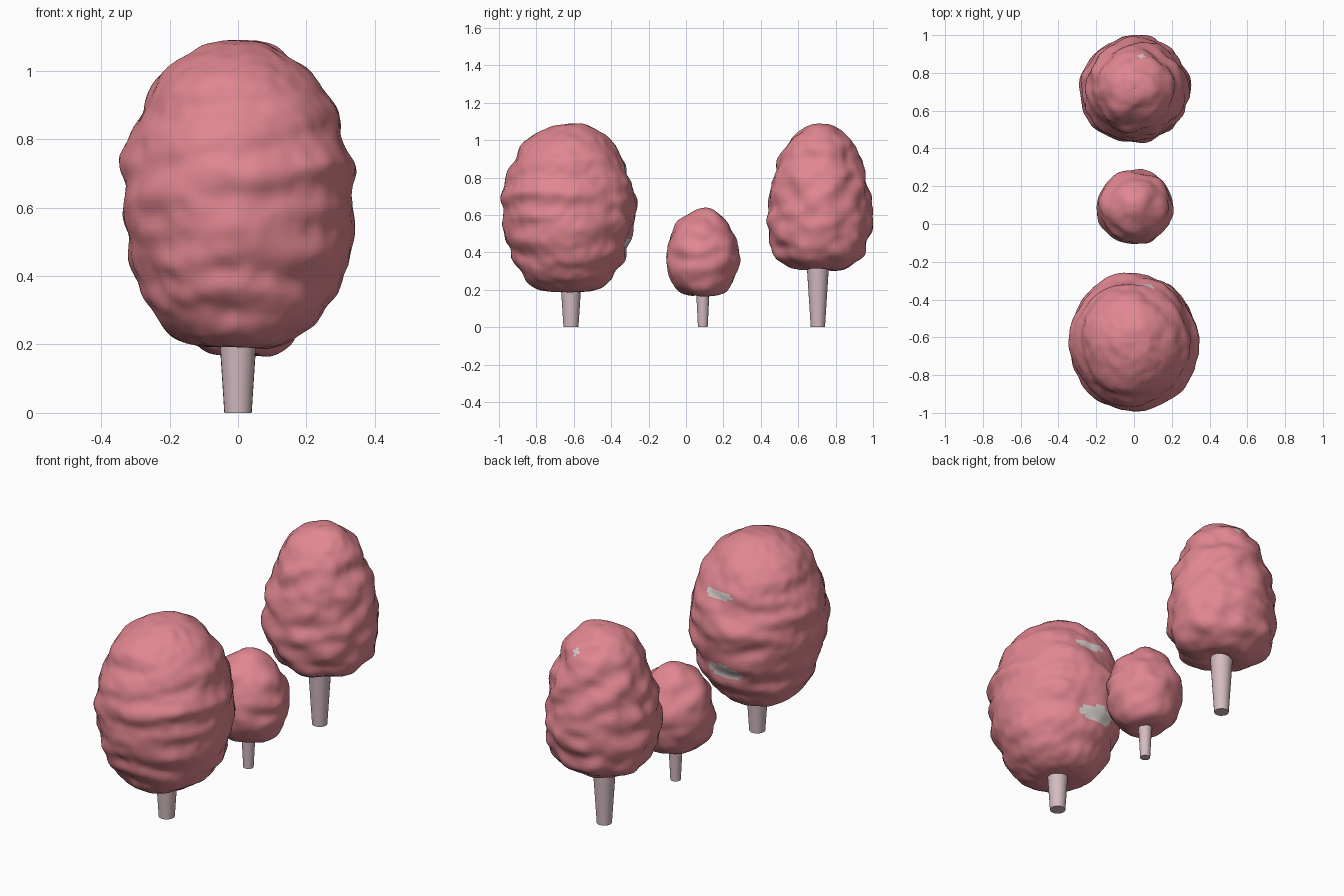
import bpy, bmesh, math
from mathutils import Vector, noise

if "Cube" in bpy.data.objects:
    bpy.data.objects.remove(bpy.data.objects["Cube"])


def material(name, rgb):
    m = bpy.data.materials.new(name)
    m.diffuse_color = (*rgb, 1)
    m.use_nodes = True
    m.node_tree.nodes["Principled BSDF"].inputs["Base Color"].default_value = m.diffuse_color
    return m


PINK = material("blossom pink", (0.75, 0.24, 0.28))
BARK = material("pale bark", (0.66, 0.50, 0.53))
GREY = material("light grey", (0.69, 0.63, 0.62))


def finish(bm, name, mats, angle):
    bmesh.ops.recalc_face_normals(bm, faces=bm.faces)
    mesh = bpy.data.meshes.new(name)
    bm.to_mesh(mesh)
    bm.free()
    for m in mats:
        mesh.materials.append(m)
    ob = bpy.data.objects.new(name, mesh)
    bpy.context.collection.objects.link(ob)
    bpy.context.view_layer.objects.active = ob
    ob.select_set(True)
    bpy.ops.object.shade_smooth_by_angle(angle=math.radians(angle))
    ob.select_set(False)


def point_at(profile, t):
    """Smooth interpolation through (z, r) points, t from 0 to 1."""
    f = t * (len(profile) - 1)
    i = min(int(f), len(profile) - 2)
    u = f - i
    p = [Vector(profile[max(0, min(len(profile) - 1, k))]) for k in range(i - 1, i + 3)]
    return 0.5 * (2 * p[1] + (p[2] - p[0]) * u + (2 * p[0] - 5 * p[1] + 4 * p[2] - p[3]) * u * u
                  + (3 * p[1] - p[0] - 3 * p[2] + p[3]) * u ** 3)


def crown(name, cx, cy, sx, sy, profile, size, bump, stretch, seed, patches, segs=72, rings=60):
    bm = bmesh.new()
    rows = []
    for j in range(1, rings):
        t = j / rings
        z, r = point_at(profile, t)
        tan = point_at(profile, min(1, t + 0.02)) - point_at(profile, max(0, t - 0.02))
        nz, nr = Vector((-tan.y, tan.x)).normalized()   # outward direction of the profile
        row = []
        for i in range(segs):
            a = 2 * math.pi * i / segs
            c, s = math.cos(a), math.sin(a)
            # lumps stretched sideways, plus a finer ragged grain
            q = Vector((c * r / stretch, s * r / stretch, z)) / size + Vector((seed, 0, 0))
            d = noise.noise(q) * bump
            d += noise.noise(Vector((c * r, s * r, z)) / size * 1.7) * bump * 0.25
            rr = r + d * nr * min(1, r / 0.06)
            row.append(bm.verts.new((cx + c * rr * sx, cy + s * rr * sy, z + d * nz * 0.6)))
        rows.append(row)
    low = bm.verts.new((cx, cy, profile[0][0]))
    high = bm.verts.new((cx, cy, profile[-1][0]))
    for i in range(segs):
        n = (i + 1) % segs
        bm.faces.new((low, rows[0][n], rows[0][i]))
        bm.faces.new((high, rows[-1][i], rows[-1][n]))
        for a, b in zip(rows, rows[1:]):
            bm.faces.new((a[i], a[n], b[n], b[i]))
    # small grey patches on the rear side: (x, z, half width, half height)
    for f in bm.faces:
        c = f.calc_center_median()
        if c.y > cy and any(((c.x - x) / w) ** 2 + ((c.z - z) / h) ** 2 < 1 for x, z, w, h in patches):
            f.material_index = 1
    finish(bm, name, [PINK, GREY], 60)


def trunk(name, cx, cy, r_low, r_high, top):
    bm = bmesh.new()
    bmesh.ops.create_cone(bm, cap_ends=True, segments=24, radius1=r_low, radius2=r_high, depth=top)
    bmesh.ops.translate(bm, verts=bm.verts, vec=(cx, cy, top / 2))
    finish(bm, name, [BARK], 40)


# large front tree
crown("large_crown", 0, -0.628, 0.98, 1.03,
      [(0.205, 0), (0.195, 0.10), (0.225, 0.19), (0.31, 0.267), (0.43, 0.313), (0.58, 0.344),
       (0.72, 0.34), (0.84, 0.308), (0.94, 0.26), (1.03, 0.178), (1.08, 0.09), (1.09, 0)],
      0.085, 0.026, 2.8, 3.1, [(-0.01, 0.44, 0.11, 0.04), (0.03, 0.845, 0.085, 0.022)], 110, 90)
trunk("large_trunk", 0, -0.615, 0.04, 0.055, 0.23)

# small middle tree
crown("small_crown", 0.005, 0.09, 1.03, 1.0,
      [(0.18, 0), (0.17, 0.07), (0.19, 0.12), (0.25, 0.168), (0.33, 0.191), (0.41, 0.192),
       (0.49, 0.173), (0.56, 0.133), (0.605, 0.085), (0.63, 0.04), (0.635, 0)],
      0.08, 0.02, 1.5, 7.7, [], 64, 48)
trunk("small_trunk", 0, 0.09, 0.026, 0.036, 0.20)

# tall rear tree
crown("rear_crown", 0.007, 0.714, 1.03, 1.0,
      [(0.33, 0), (0.31, 0.10), (0.335, 0.185), (0.41, 0.246), (0.52, 0.274), (0.65, 0.275),
       (0.78, 0.252), (0.90, 0.217), (1.00, 0.165), (1.055, 0.105), (1.08, 0.05), (1.08, 0)],
      0.085, 0.026, 1.4, 12.4, [(0.04, 0.99, 0.018, 0.014)], 84, 72)
trunk("rear_trunk", 0, 0.705, 0.038, 0.06, 0.34)
